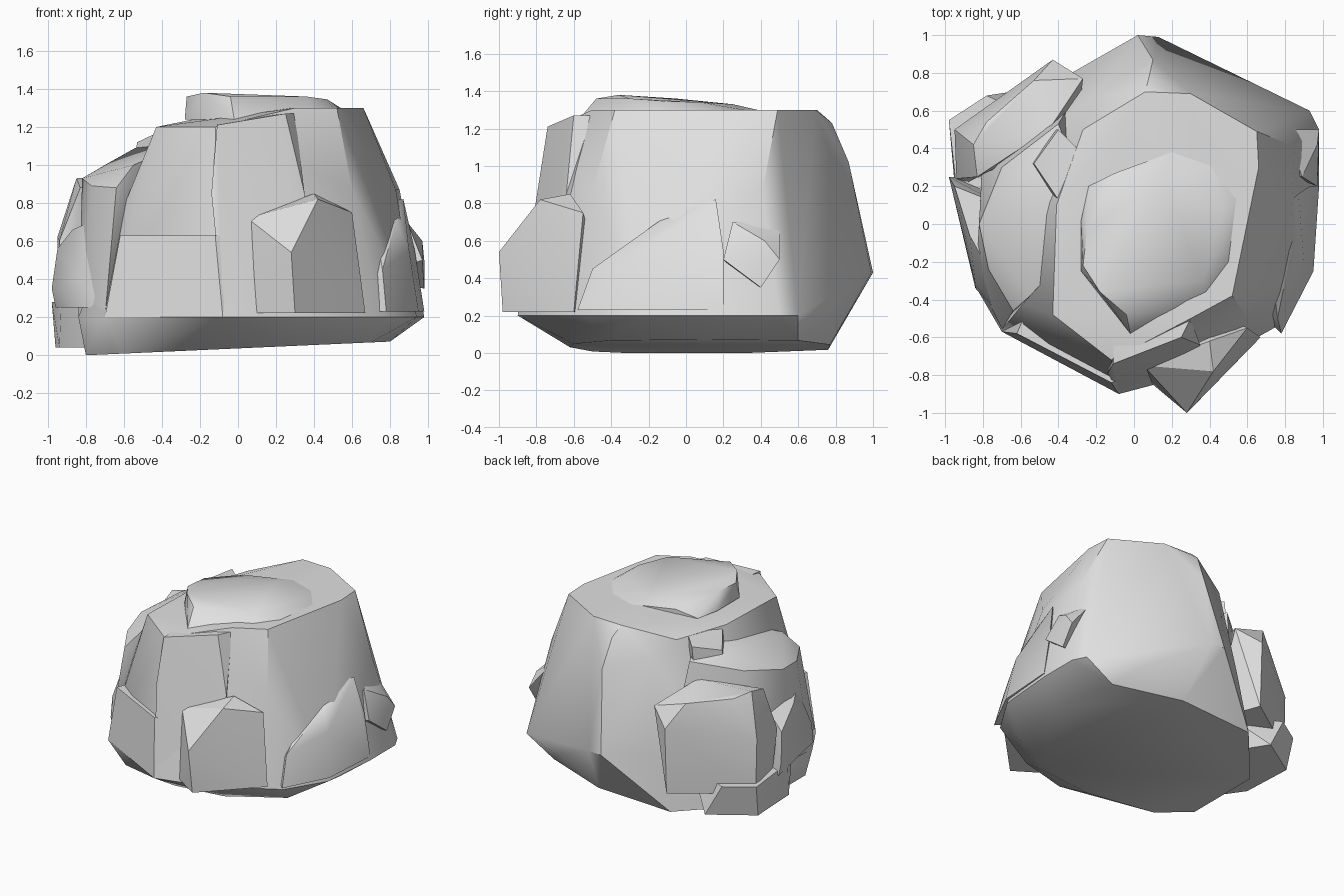
import bpy
import bmesh
from math import radians

if "Cube" in bpy.data.objects:
    bpy.data.objects.remove(bpy.data.objects["Cube"], do_unlink=True)

stone_grey = bpy.data.materials.new("stone_grey")
stone_grey.use_nodes = True
stone_grey.diffuse_color = (0.75, 0.75, 0.75, 1)
shader = stone_grey.node_tree.nodes["Principled BSDF"]
shader.inputs["Base Color"].default_value = stone_grey.diffuse_color
shader.inputs["Roughness"].default_value = 0.9


def ring(z, *outline):
    """Corners of a level outline at height z."""
    return [(x, y, z) for x, y in outline]


def chiselled_stone(name, corners, crease=32):
    """Wrap a convex stone around its corners, smooth between hard creases."""
    mesh = bpy.data.meshes.new(name)
    bm = bmesh.new()
    for corner in corners:
        bm.verts.new(corner)
    hull = bmesh.ops.convex_hull(bm, input=bm.verts[:])
    unused = {v for v in hull["geom_interior"] + hull["geom_unused"]
              if isinstance(v, bmesh.types.BMVert)}
    bmesh.ops.delete(bm, geom=list(unused), context="VERTS")
    bmesh.ops.dissolve_limit(bm, angle_limit=radians(3),
                             verts=bm.verts[:], edges=bm.edges[:])
    bmesh.ops.recalc_face_normals(bm, faces=bm.faces[:])
    bm.to_mesh(mesh)
    bm.free()
    mesh.materials.append(stone_grey)
    stone = bpy.data.objects.new(name, mesh)
    bpy.context.scene.collection.objects.link(stone)
    bpy.ops.object.select_all(action="DESELECT")
    stone.select_set(True)
    bpy.context.view_layer.objects.active = stone
    bpy.ops.object.shade_smooth_by_angle(angle=radians(crease))
    return stone


# Main mass: tilted underside, overhanging rim, steep walls and plateau
underside = [(x, y, 0.035 + 0.045 * x) for x, y in (
    (-.8, -.3), (-.6, -.5), (-.1, -.62), (.3, -.6), (.7, -.4),
    (.8, .1), (.7, .6), (.2, .77), (-.4, .76), (-.8, .3))]
rim = ring(.2, (-.84, -.33), (-.7, -.57), (-.08, -.9), (.3, -.8), (.76, -.54),
           (.94, -.25), (.98, .2), (.98, .5), (.93, .6), (.55, .77))
waist = ring(.43, (.02, 1), (.13, .99), (-.12, .9), (-.27, .79))
walls = ring(.87, (.85, .41), (.83, 0), (.6, -.5))
walls += [(.1, .87, 1.02), (.08, .78, 1.23), (-.2, .68, 1.1)]
plateau = ring(1.3, (.65, .49), (.66, .3), (.52, -.38), (.3, -.5),
               (.06, .7), (.3, .69))
brow = ring(1.2, (-.12, -.72), (-.43, -.48), (-.41, .1), (-.27, .5))
chiselled_stone("main_mass", underside + rim + waist + walls + plateau + brow)

# Rounded slab resting on the summit, dipping towards the back
cap_foot = ring(1.24, (-.28, .02), (-.28, -.25), (-.02, -.58), (.4, -.42),
                (-.24, .2), (-.1, .27))
cap_foot += ring(1.3, (.5, -.2), (.54, .13), (.4, .31), (.2, .38), (-.1, .27))
cap_top = ring(1.36, (-.25, -.05), (-.27, -.22), (-.04, -.48), (.36, -.3))
cap_top += [(-.18, -.36, 1.38), (.47, -.1, 1.345), (.47, .08, 1.34),
            (.15, .25, 1.33), (-.15, .18, 1.32)]
chiselled_stone("summit_slab", cap_foot + cap_top, 40)

# Sloping shoulder on the right-hand side
shoulder_foot = ring(.2, (-.84, -.3), (-.7, -.56), (-.8, .4), (-.3, .7))
shoulder_top = [(-.54, .33, 1.09), (-.55, -.38, 1.0), (-.7, .3, 1.0),
                (-.82, 0, .93), (-.77, -.24, .89), (-.64, -.46, .88),
                (-.4, .53, 1.08), (-.2, 0, 1.15)]
chiselled_stone("side_shoulder", shoulder_foot + shoulder_top)

# Small wedge perched above the shoulder
wedge = ring(1.0, (-.55, .32), (-.35, .02), (-.42, .5), (-.2, .3))
wedge += [(-.53, .32, 1.12), (-.34, .04, 1.21), (-.4, .5, 1.18), (-.2, .3, 1.22)]
chiselled_stone("shoulder_wedge", wedge)

# Upright block at the back corner, on its foot slab
block_foot = ring(.2, (-.43, .85), (-.94, .5), (-.88, .22), (-.3, .5))
block_head = [(-.85, .42, .93), (-.78, .54, .9), (-.53, .76, .88),
              (-.43, .87, .7), (-.95, .5, .62), (-.94, .24, .6),
              (-.83, .25, .88), (-.45, .5, .95), (-.27, .77, .8)]
chiselled_stone("back_block", block_foot + block_head)
slab = ring(.04, (-.96, .5), (-.94, .1), (-.65, .7), (-.8, -.1), (-.4, .3))
slab += ring(.28, (-.98, .55), (-.93, .1), (-.78, .68), (-.83, -.1), (-.4, .5))
chiselled_stone("back_foot_slab", slab)

# Angular chunk on the lower right-hand side
side_chunk = ring(.25, (-.96, .25), (-.84, -.34), (-.7, -.5), (-.6, .1))
side_chunk += [(-.98, .25, .35), (-.95, .2, .56), (-.87, -.06, .66),
               (-.78, -.22, .7), (-.84, -.32, .4), (-.7, .1, .72)]
chiselled_stone("side_chunk", side_chunk)

# Stepped plates along the front
lower_plate = ring(.2, (-.7, -.57), (-.08, -.9), (.1, -.8), (-.5, -.3))
lower_plate += ring(.63, (-.62, -.58), (-.12, -.84), (.1, -.75), (-.5, -.3))
chiselled_stone("front_lower_plate", lower_plate)
upper_plate = ring(.25, (-.08, -.89), (.3, -.78), (.2, -.4))
upper_plate += ring(.85, (-.14, -.79), (.35, -.64), (.2, -.4))
upper_plate += [(-.11, -.74, 1.21), (.25, -.6, 1.27), (.3, -.5, 1.27),
                (-.1, -.4, 1.23)]
chiselled_stone("front_upper_plate", upper_plate)

# Pointed buttress jutting from the front
buttress = ring(.22, (.1, -.85), (.3, -.98), (.67, -.6), (.3, -.4))
buttress += [(.05, -.75, .72), (.28, -1, .54), (.42, -.78, .82),
             (.4, -.62, .85), (.6, -.55, .75)]
chiselled_stone("front_buttress", buttress)

# Low swelling and loose chip on the left-hand side
swelling = ring(.23, (.78, -.58), (.95, -.25), (.98, .2), (.5, -.3))
swelling += [(.87, .16, .82), (.76, -.5, .45), (.9, -.2, .55),
             (.83, -.15, .7), (.7, 0, .8), (.93, .2, .55)]
chiselled_stone("side_swelling", swelling, 45)
chip = [(.97, .42, .6), (.89, .25, .7), (.98, .5, .5), (.97, .2, .5),
        (.8, .5, .72), (.98, .4, .35), (.7, .3, .4)]
chiselled_stone("side_chip", chip)
